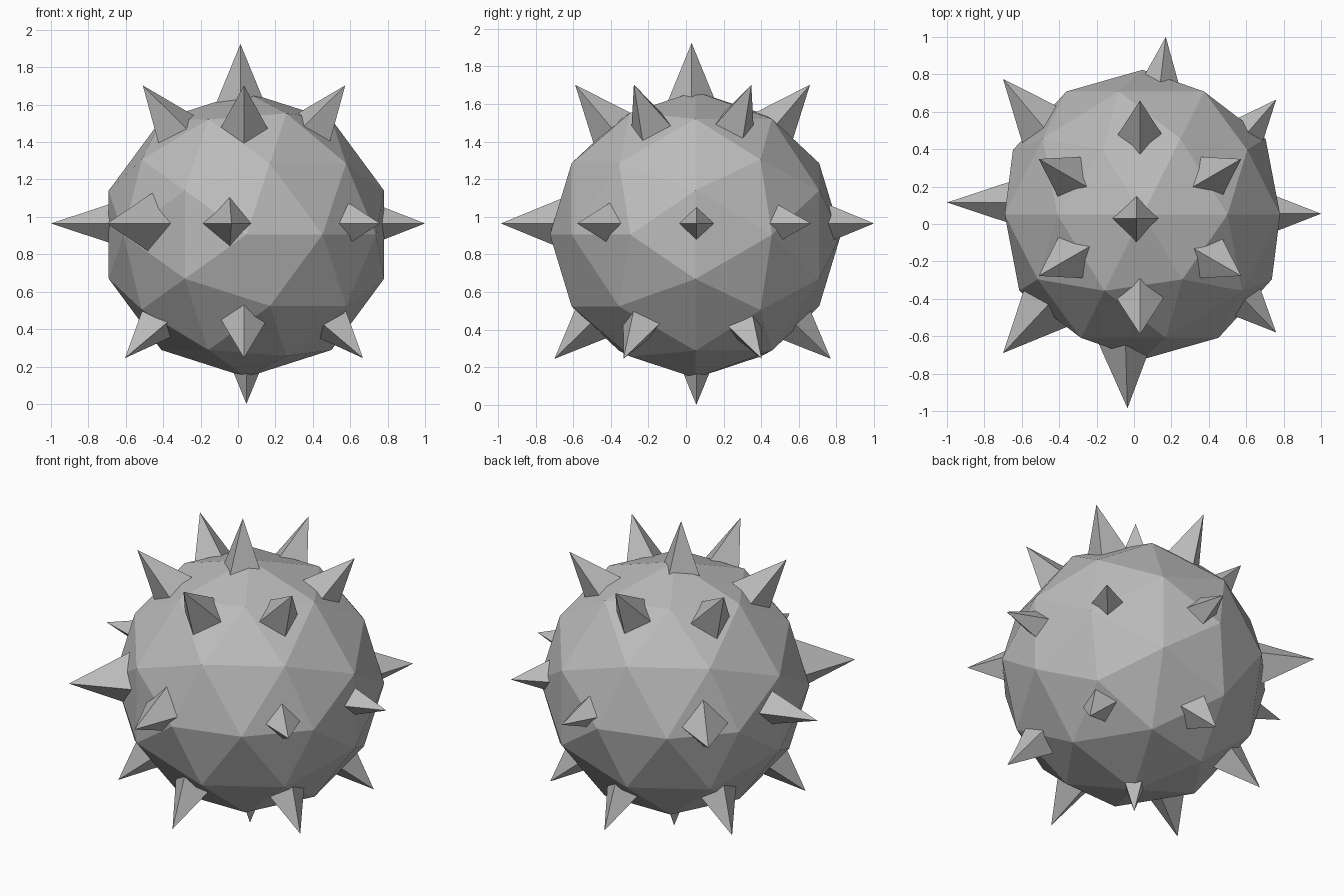
import bpy, bmesh, math
from mathutils import Vector, Matrix

if "Cube" in bpy.data.objects:
    bpy.data.objects.remove(bpy.data.objects["Cube"])

grey = bpy.data.materials.new("stone_grey")
grey.diffuse_color = (0.5, 0.5, 0.5, 1)
grey.use_nodes = True
grey.node_tree.nodes["Principled BSDF"].inputs["Base Color"].default_value = grey.diffuse_color


def finish(bm, name):
    me = bpy.data.meshes.new(name)
    bm.to_mesh(me)
    bm.free()
    me.materials.append(grey)
    ob = bpy.data.objects.new(name, me)
    bpy.context.collection.objects.link(ob)
    return ob


# faceted ball, its pole turned to the front
bm = bmesh.new()
bmesh.ops.create_icosphere(bm, subdivisions=2, radius=1)
bm.transform(Matrix.Translation((0.045, 0.05, 0.905))
             @ Matrix.Diagonal((0.774, 0.774, 0.762, 1))
             @ Matrix.Rotation(math.radians(90), 4, 'X'))
finish(bm, "ball")


# four-sided spike sunk into the ball, one corner pointing up the ball
def spike(name, tip, direction, slope=0.41, depth=0.5):
    d = Vector(direction).normalized()
    side = Vector((0, 0, 1)).cross(d)
    side = side.normalized() if side.length > 0.01 else Vector((1, 0, 0))
    up = d.cross(side)
    rot = Matrix((side, up, d)).transposed().to_4x4()
    bm = bmesh.new()
    bmesh.ops.create_cone(bm, cap_ends=True, segments=4, radius1=slope * depth,
                          radius2=0, depth=depth)
    bmesh.ops.remove_doubles(bm, verts=bm.verts, dist=1e-5)
    bm.transform(Matrix.Translation(tip) @ rot
                 @ Matrix.Translation((0, 0, -depth / 2)))
    finish(bm, name)


# top and bottom spikes
spike("top_spike", (0.013, 0.03, 1.925), (0, 0, 1))
spike("bottom_spike", (0.045, 0.055, 0.0), (0, 0, -1))

# middle ring: tip x, tip y, direction x, direction y, slope
middle = [(-1.0, 0.115, -1, 0.0, 0.33), (1.0, 0.055, 1, 0, 0.39),
          (-0.035, -0.985, 0.03, -1, 0.41), (0.17, 1.0, 0.12, 1, 0.41),
          (-0.70, 0.775, -0.21, 0.25, 0.43), (0.76, 0.665, 0.13, 0.15, 0.43),
          (0.76, -0.58, 0.145, -0.15, 0.45), (-0.70, -0.69, -0.21, -0.225, 0.46)]
for i, (x, y, dx, dy, s) in enumerate(middle):
    spike(f"middle_spike_{i + 1}", (x, y, 0.965), (dx, dy, 0), s)

# upper and lower rings of six
for name, radius, dz in (("upper", 0.625, 0.738), ("lower", 0.735, -0.72)):
    for i in range(6):
        a = math.radians(30 + 60 * i)
        d = Vector((radius * math.cos(a), radius * math.sin(a), dz))
        spike(f"{name}_spike_{i + 1}", Vector((0.032, 0.035, 0.965)) + d, d, 0.42)
